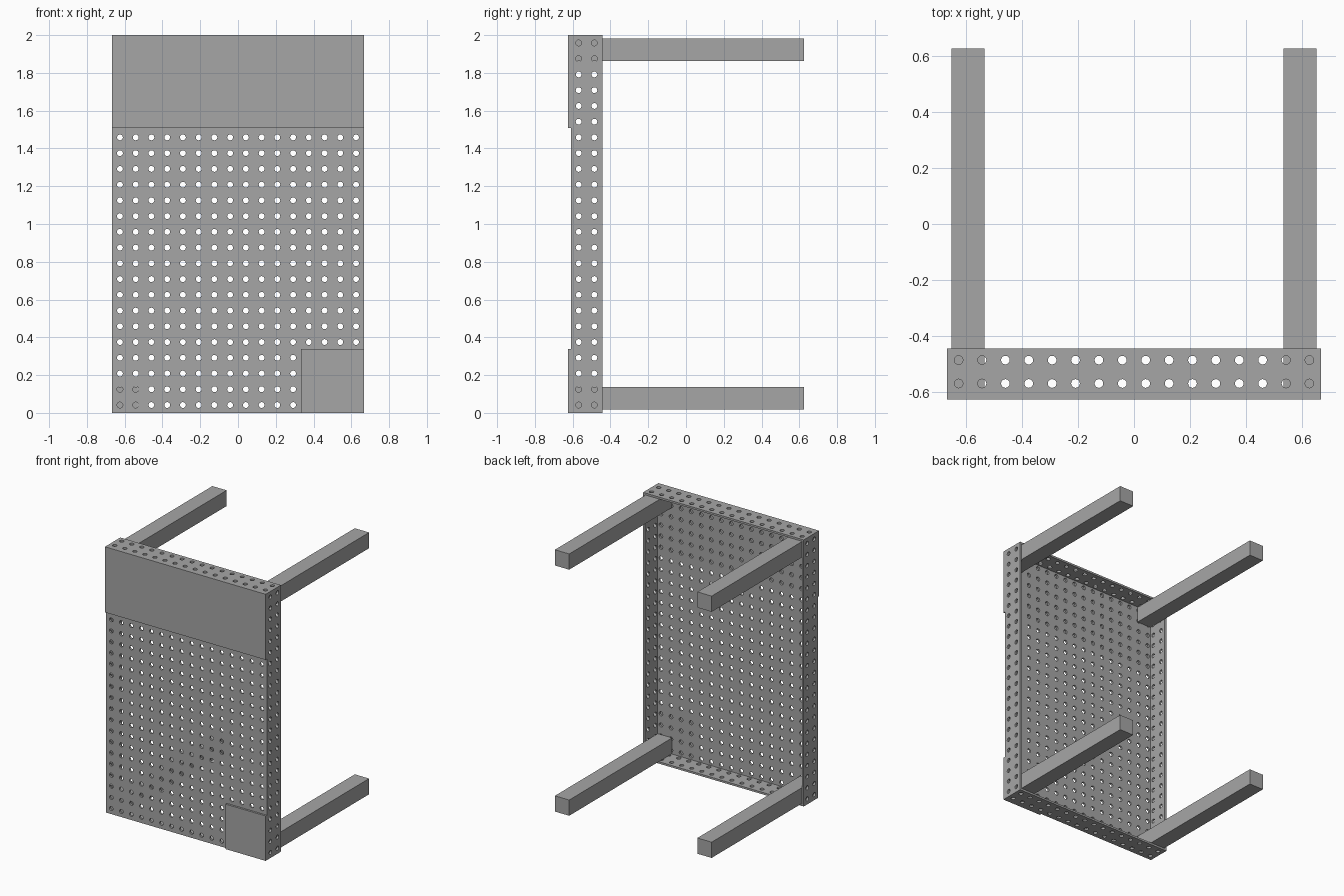
import bpy, bmesh, math
from mathutils import Vector

if "Cube" in bpy.data.objects:
    bpy.data.objects.remove(bpy.data.objects["Cube"])

P = 2 / 24               # hole pitch
HX = 8 * P               # half width of the shell
Y0 = -0.61               # front face of the shell
Y1 = Y0 + 2 * P          # open back rim of the shell
T = 0.0145               # sheet thickness
R = 0.0155               # hole radius
SEG = 16

grey = bpy.data.materials.new("plain_grey")
grey.diffuse_color = (0.38, 0.38, 0.38, 1)
grey.use_nodes = True
grey.node_tree.nodes["Principled BSDF"].inputs["Base Color"].default_value = grey.diffuse_color


def finish(name, bm):
    bmesh.ops.recalc_face_normals(bm, faces=bm.faces[:])
    me = bpy.data.meshes.new(name)
    bm.to_mesh(me)
    bm.free()
    me.materials.append(grey)
    ob = bpy.data.objects.new(name, me)
    bpy.context.collection.objects.link(ob)
    return ob


def box(name, lo, hi):
    bm = bmesh.new()
    bmesh.ops.create_cube(bm, size=1)
    for v in bm.verts:
        v.co = [(a + b) / 2 + c * (b - a) for a, b, c in zip(lo, hi, v.co)]
    return finish(name, bm)


def inner(p, n):
    # inward offset, clamped so the panels meet in mitred corners
    q = p + n * T
    return Vector((max(-HX + T, min(HX - T, q.x)),
                   max(Y0 + T, q.y),
                   max(T, min(2 - T, q.z))))


def panel(bm, origin, u, v, nu, nv, n):
    # grid of square cells, each with a round hole through it
    origin, u, v, n = map(Vector, (origin, u, v, n))
    for i in range(nu):
        for j in range(nv):
            c = origin + u * (i + 0.5) * P + v * (j + 0.5) * P
            rings = [[], [], [], []]     # outer square/hole, inner square/hole
            for k in range(SEG):
                a = 2 * math.pi * k / SEG
                ca, sa = math.cos(a), math.sin(a)
                m = P / 2 / max(abs(ca), abs(sa))
                sq = c + u * ca * m + v * sa * m
                ho = c + u * ca * R + v * sa * R
                for ring, p in zip(rings, (sq, ho, inner(sq, n), inner(ho, n))):
                    ring.append(bm.verts.new(p))
            so, hole_o, si, hole_i = rings
            for k in range(SEG):
                l = (k + 1) % SEG
                bm.faces.new((so[k], so[l], hole_o[l], hole_o[k]))
                bm.faces.new((si[l], si[k], hole_i[k], hole_i[l]))
                bm.faces.new((hole_o[k], hole_o[l], hole_i[l], hole_i[k]))
                # rim along the open back
                if min(so[k].co.y, so[l].co.y) > Y1 - 1e-4:
                    bm.faces.new((so[l], so[k], si[k], si[l]))


# Perforated open-backed tray: front sheet and four flanges
bm = bmesh.new()
X, Y, Z = (1, 0, 0), (0, 1, 0), (0, 0, 1)
panel(bm, (-HX, Y0, 0), X, Z, 16, 24, Y)
panel(bm, (-HX, Y0, 0), Y, Z, 2, 24, X)
panel(bm, (HX, Y0, 0), Y, Z, 2, 24, (-1, 0, 0))
panel(bm, (-HX, Y0, 0), X, Y, 16, 2, Z)
panel(bm, (-HX, Y0, 2), X, Y, 16, 2, (0, 0, -1))
bmesh.ops.remove_doubles(bm, verts=bm.verts[:], dist=1e-4)
finish("perforated_tray", bm)

# Solid cover plates on the front
box("upper_cover_plate", (-HX, -0.625, 1.508), (HX, Y0, 2))
box("corner_cover_plate", (HX / 2, -0.625, 0), (HX, Y0, 0.337))

# Four square legs seated in the tray corners
for sx, side in ((-1, "left"), (1, "right")):
    xs = sorted((sx * 0.532, sx * 0.6505))
    for z, level in ((0.018, "lower"), (1.864, "upper")):
        box(f"{level}_{side}_leg", (xs[0], Y0 + T, z), (xs[1], 0.625, z + 0.118))
